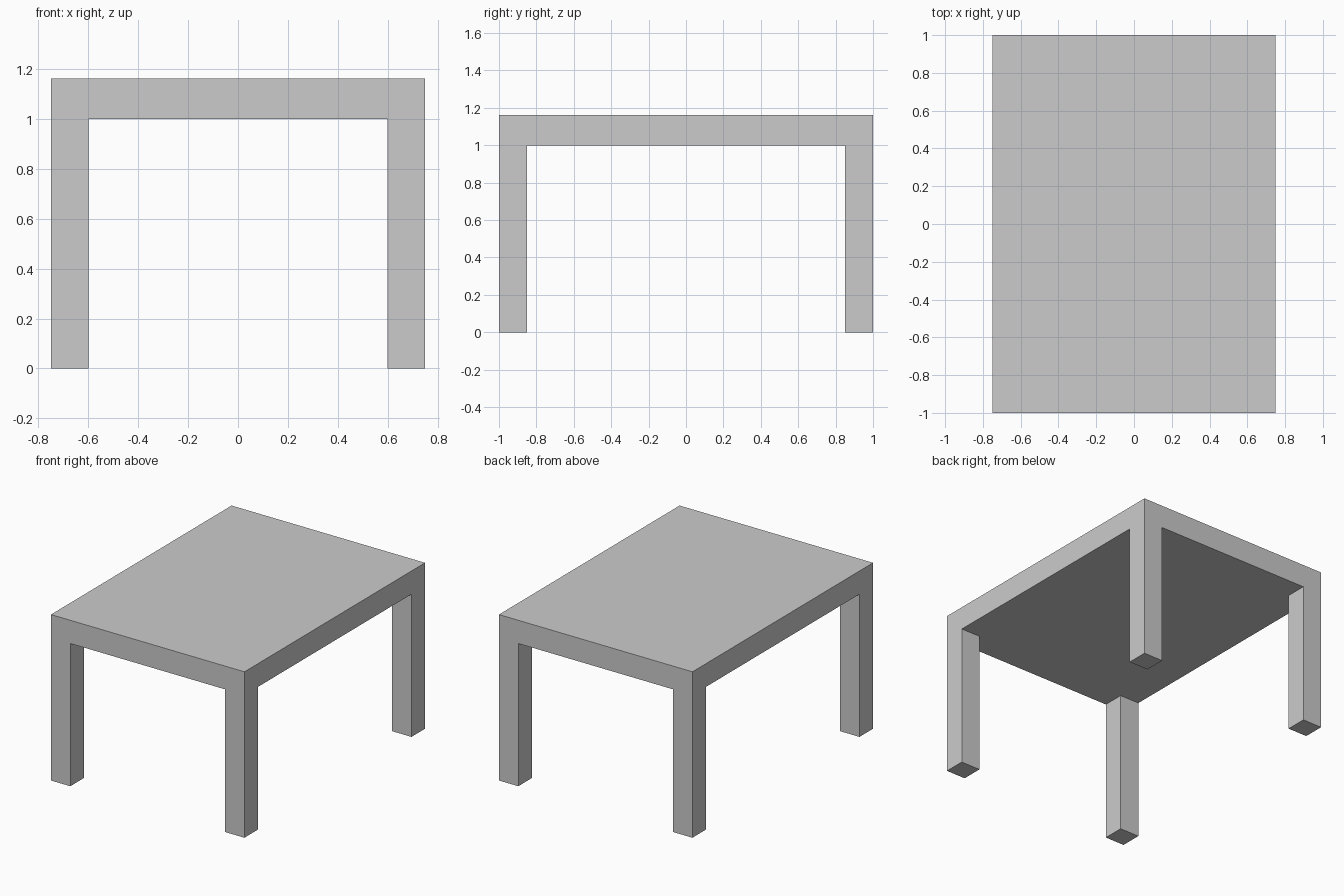
import bpy

if "Cube" in bpy.data.objects:
    bpy.data.objects.remove(bpy.data.objects["Cube"])

HALF_X, HALF_Y = 0.75, 1.0   # half width and half length of the table
LEG = 0.15                   # square leg thickness
LEG_H, TOP_Z = 1.0, 1.163    # underside and upper face of the top


def box(name, size, centre):
    bpy.ops.mesh.primitive_cube_add(size=1, location=centre)
    obj = bpy.context.object
    obj.name = name
    obj.scale = size
    bpy.ops.object.transform_apply(location=False, rotation=False, scale=True)
    return obj


# Thick slab top
box("table_top", (2 * HALF_X, 2 * HALF_Y, TOP_Z - LEG_H), (0, 0, (TOP_Z + LEG_H) / 2))

# Four square legs flush with the corners
for side_x, sx in (("left", -1), ("right", 1)):
    for side_y, sy in (("front", -1), ("back", 1)):
        box(f"{side_y}_{side_x}_leg", (LEG, LEG, LEG_H),
            (sx * (HALF_X - LEG / 2), sy * (HALF_Y - LEG / 2), LEG_H / 2))
